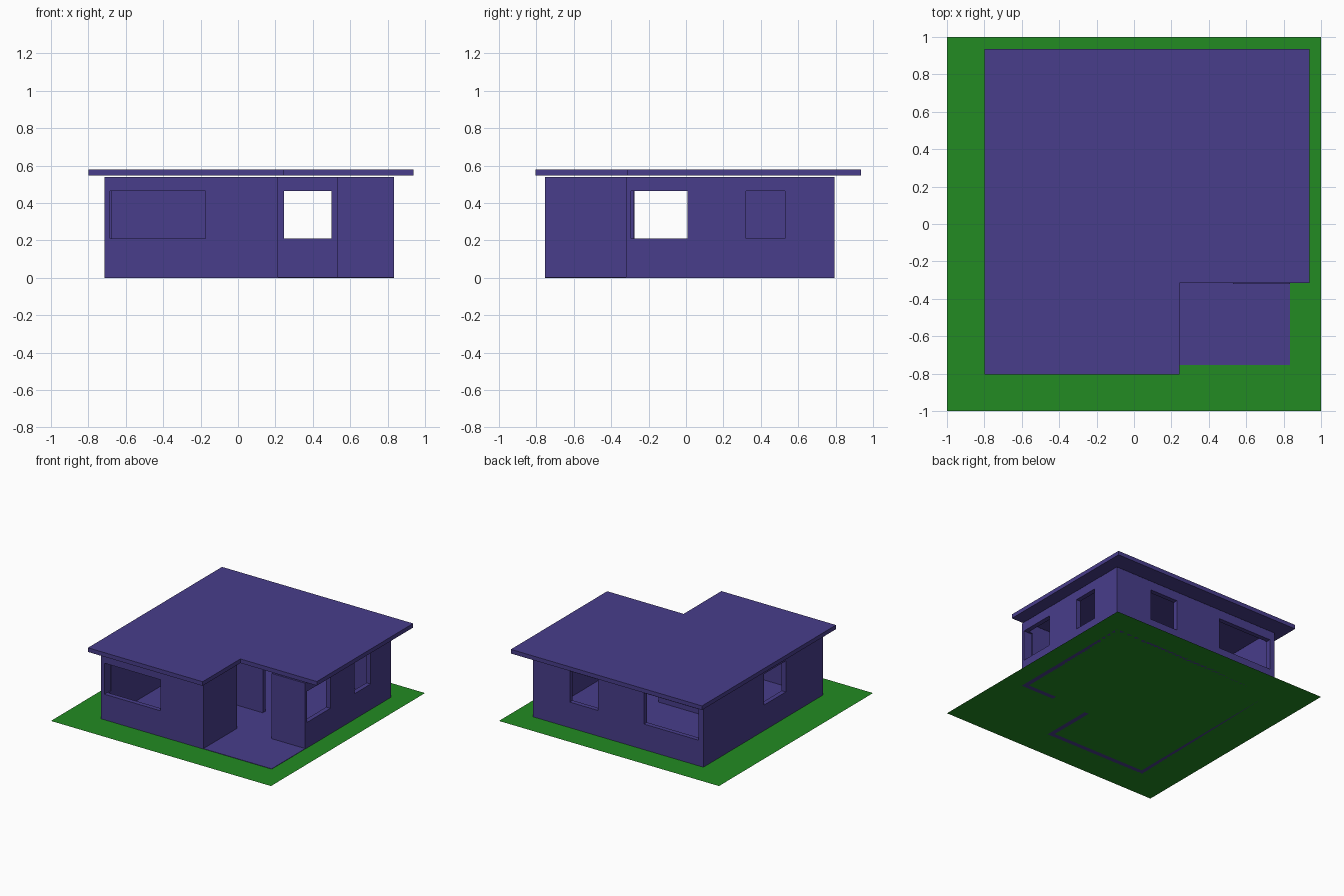
import bpy
import bmesh

if "Cube" in bpy.data.objects:
    bpy.data.objects.remove(bpy.data.objects["Cube"])


def material(name, color):
    mat = bpy.data.materials.new(name)
    mat.use_nodes = True
    mat.diffuse_color = color
    mat.node_tree.nodes["Principled BSDF"].inputs["Base Color"].default_value = color
    return mat


def add_object(name, bm, mat):
    bmesh.ops.recalc_face_normals(bm, faces=bm.faces)
    mesh = bpy.data.meshes.new(name)
    bm.to_mesh(mesh)
    bm.free()
    mesh.materials.append(mat)
    obj = bpy.data.objects.new(name, mesh)
    bpy.context.collection.objects.link(obj)
    return obj


def add_prism(bm, outline, low, high):
    """Extrude a plan outline from one height to another."""
    face = bm.faces.new([bm.verts.new((x, y, low)) for x, y in outline])
    result = bmesh.ops.extrude_face_region(bm, geom=[face])
    for v in result["geom"]:
        if isinstance(v, bmesh.types.BMVert):
            v.co.z = high


def rect(x0, x1, y0, y1):
    return [(x0, y0), (x1, y0), (x1, y1), (x0, y1)]


def prism(name, outline, low, high, mat):
    bm = bmesh.new()
    add_prism(bm, outline, low, high)
    return add_object(name, bm, mat)


violet = material("violet", (0.065, 0.047, 0.258, 1))
grass = material("grass green", (0.016, 0.258, 0.016, 1))

# Plan dimensions
W, E, S, N = -0.715, 0.835, -0.755, 0.795
NOTCH_X, NOTCH_Y, DOOR_X = 0.215, -0.32, 0.53
T = 0.038
WALL_TOP = 0.54

# Lawn sheet and floor slab
bm = bmesh.new()
bm.faces.new([bm.verts.new((x, y, 0)) for x, y in rect(-1, 1, -1, 1)])
add_object("lawn", bm, grass)
prism("floor", rect(W, E, S, N), 0.001, 0.004, violet)

# Outer walls: one open strip around the plan, with a full-height doorway
outer = [(DOOR_X, NOTCH_Y), (E, NOTCH_Y), (E, N), (W, N), (W, S),
         (NOTCH_X, S), (NOTCH_X, NOTCH_Y)]
inner = [(NOTCH_X - T, NOTCH_Y), (NOTCH_X - T, S + T), (W + T, S + T),
         (W + T, N - T), (E - T, N - T), (E - T, NOTCH_Y + T),
         (DOOR_X, NOTCH_Y + T)]
walls = prism("outer_walls", outer + inner, 0, WALL_TOP, violet)

# Window openings
bm = bmesh.new()
openings = [
    rect(-0.685, -0.175, S - T, S + 2 * T),
    rect(-0.67, -0.175, N - 2 * T, N + T),
    rect(0.245, 0.5, N - 2 * T, N + T),
    rect(W - T, W + 2 * T, -0.275, 0.007),
    rect(E - 2 * T, E + T, -0.295, 0.007),
    rect(E - 2 * T, E + T, 0.32, 0.53),
]
for outline in openings:
    add_prism(bm, outline, 0.21, 0.465)
cutter = add_object("window_cutter", bm, violet)
cutter.hide_render = True

cut = walls.modifiers.new("windows", "BOOLEAN")
cut.operation = "DIFFERENCE"
cut.solver = "EXACT"
cut.object = cutter
bpy.context.view_layer.objects.active = walls
bpy.ops.object.modifier_apply(modifier=cut.name)
bpy.data.objects.remove(cutter)

# Inner wall between the front and back rooms
prism("partition_wall", rect(W + T, NOTCH_X, 0.015, 0.015 + T), 0.004, WALL_TOP, violet)

# Overhanging flat roof with a matching notch
roof = [(-0.8, -0.805), (0.242, -0.805), (0.242, -0.315),
        (0.937, -0.315), (0.937, 0.935), (-0.8, 0.935)]
prism("roof", roof, 0.546, 0.58, violet)
